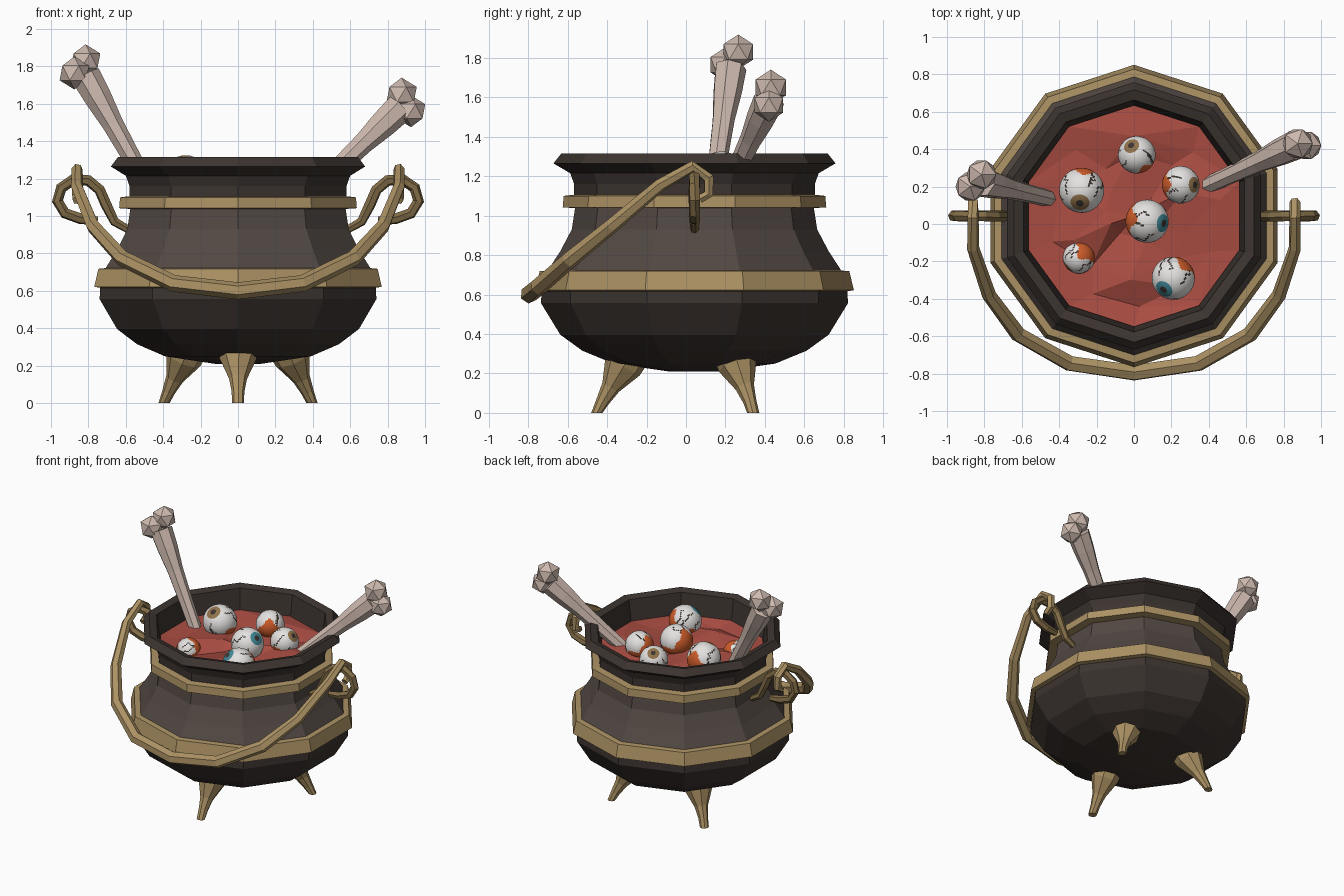
import bpy, bmesh, math, random
from mathutils import Vector

if "Cube" in bpy.data.objects:
    bpy.data.objects.remove(bpy.data.objects["Cube"])

random.seed(4)
CY = 0.043  # pot axis in y


def mat(name, r, g, b):
    m = bpy.data.materials.new(name)
    lin = [((c / 255 + 0.055) / 1.055) ** 2.4 for c in (r, g, b)]
    m.diffuse_color = (*lin, 1)
    m.use_nodes = True
    m.node_tree.nodes["Principled BSDF"].inputs["Base Color"].default_value = m.diffuse_color
    return m


IRON = mat("iron", 82, 72, 67)
DARK = mat("dark iron", 60, 52, 48)
BRASS = mat("brass", 172, 146, 100)
BRONZE = mat("bronze", 130, 109, 72)
BONE = mat("bone", 205, 185, 174)
SOUP = mat("red soup", 170, 77, 66)
WHITE = mat("eye white", 228, 226, 224)
ORANGE = mat("orange flesh", 205, 92, 42)
BLUE = mat("blue iris", 66, 138, 152)
BROWN = mat("brown iris", 145, 115, 75)


def finish(name, bm, mats, smooth=False, recalc=True):
    if recalc:
        bmesh.ops.recalc_face_normals(bm, faces=bm.faces)
    for f in bm.faces:
        f.smooth = smooth
    me = bpy.data.meshes.new(name)
    bm.to_mesh(me)
    bm.free()
    for m in mats:
        me.materials.append(m)
    ob = bpy.data.objects.new(name, me)
    bpy.context.collection.objects.link(ob)
    return ob


def bridge(bm, a, b):
    n = len(a)
    return [bm.faces.new((a[i], a[(i + 1) % n], b[(i + 1) % n], b[i])) for i in range(n)]


def lathe(name, prof, mats, closed=False, rule=None, n=10):
    """Revolve (radius, z) points round the pot axis."""
    bm = bmesh.new()
    rings = []
    for r, z in prof:
        rings.append([bm.verts.new((r * math.sin(2 * math.pi * i / n),
                                    CY + r * math.cos(2 * math.pi * i / n), z)) for i in range(n)])
    for k in range(len(rings) - (0 if closed else 1)):
        faces = bridge(bm, rings[k], rings[(k + 1) % len(rings)])
        for f in faces:
            f.material_index = rule(k) if rule else 0
    if not closed:
        bm.faces.new(rings[0]).material_index = rule(0) if rule else 0
    return finish(name, bm, mats)


def add_tube(bm, pts, radii, n=6):
    """Loft an n-gon along a path."""
    pts = [Vector(p) for p in pts]
    rings, side = [], None
    for i, p in enumerate(pts):
        t = (pts[min(i + 1, len(pts) - 1)] - pts[max(i - 1, 0)]).normalized()
        if side is None:
            side = t.orthogonal()
        side = (side - t * side.dot(t)).normalized()
        up = t.cross(side)
        rings.append([bm.verts.new(p + radii[i] * (side * math.cos(a) + up * math.sin(a)))
                      for a in (2 * math.pi * j / n for j in range(n))])
    for a, b in zip(rings, rings[1:]):
        bridge(bm, a, b)
    bm.faces.new(rings[0])
    bm.faces.new(rings[-1])


def tube(name, pts, radii, m, n=6):
    bm = bmesh.new()
    add_tube(bm, pts, radii, n)
    return finish(name, bm, [m])


# Pot: bowl, waist, neck, flared rim and inner wall
pot = [(.13, .21), (.41, .25), (.568, .315), (.68, .396), (.778, .556), (.775, .62),
       (.745, .72), (.68, .82), (.622, .93), (.605, 1.04), (.61, 1.10), (.61, 1.16),
       (.63, 1.215), (.715, 1.265), (.675, 1.315), (.62, 1.30), (.59, 1.10)]
lathe("pot", pot, [IRON, DARK], rule=lambda k: 0 if 5 <= k <= 9 else 1)
lathe("lower_band", [(.75, .612), (.808, .622), (.785, .718), (.72, .724)], [BRASS], True)
lathe("upper_band", [(.59, 1.037), (.668, 1.042), (.663, 1.10), (.59, 1.108)], [BRASS], True)

# Soup: choppy faceted surface
bm = bmesh.new()
rings = []
for r, n_off, j in ((.592, 0, 0), (.46, .5, 1), (.31, 0, 1), (.15, .5, 1)):
    ring = []
    for i in range(10):
        a = 2 * math.pi * (i + j * random.uniform(-.25, .25)) / 10
        rr = r + j * random.uniform(-.04, .04)
        ring.append(bm.verts.new((rr * math.sin(a), CY + rr * math.cos(a),
                                  1.145 + j * random.uniform(-.035, .03))))
    rings.append(ring)
for a, b in zip(rings, rings[1:]):
    bridge(bm, a, b)
mid = bm.verts.new((0, CY, 1.14))
for i in range(10):
    bm.faces.new((rings[-1][i], rings[-1][(i + 1) % 10], mid))
bmesh.ops.triangulate(bm, faces=bm.faces)
finish("soup", bm, [SOUP])

# Three splayed legs
for i, deg in enumerate((-90, 37, 143)):
    c, s = math.cos(math.radians(deg)), math.sin(math.radians(deg))
    path = [(r * c, CY + r * s, z) for r, z in ((.335, .30), (.365, .235), (.425, .13), (.465, .06), (.495, 0))]
    leg = tube("leg_%d" % (i + 1), path, [.11, .098, .048, .034, .032], BRASS, 8)
    for v in leg.data.vertices:
        v.co.z = max(v.co.z, 0)
        if v.index >= 32:
            v.co.z = 0

# Ear loops on both sides
ear = [(.59, .93), (.66, .97), (.705, 1.06), (.74, 1.14), (.80, 1.19), (.88, 1.195), (.945, 1.15),
       (.965, 1.08), (.925, 1.015), (.84, .985), (.75, .975)]
for side, name in ((-1, "left_ear"), (1, "right_ear")):
    tube(name, [(side * x, CY, z) for x, z in ear], [.022, .026] + [.03] * 8 + [.022], BRONZE)

# Swinging handle, hooked through the ears
half = [(.86, .07, 1.085), (.86, .115, 1.11), (.86, .115, 1.19), (.86, .035, 1.25), (.86, -.13, 1.155),
        (.775, -.38, .945), (.62, -.59, .775), (.345, -.745, .64)]
rad = [.025, .028, .03, .03, .033, .038, .043, .045]
path = [(-x, y, z) for x, y, z in half] + [(0, -.795, .60)] + half[::-1]
tube("handle", path, rad + [.046] + rad[::-1], BRASS)


# Bones sticking out of the soup, each with two knuckles
def bone(name, start, end, knobs):
    bm = bmesh.new()
    a, b = Vector(start), Vector(end)
    add_tube(bm, [a.lerp(b, t) for t in (0, .3, .6, .82, 1)], [.046, .05, .058, .075, .082], 7)
    for *c, r in knobs:
        vs = bmesh.ops.create_icosphere(bm, subdivisions=1, radius=r)["verts"]
        bmesh.ops.translate(bm, vec=c, verts=vs)
    finish(name, bm, [BONE])


bone("left_bone", (-.45, .135, 1.10), (-.815, .225, 1.75), [(-.875, .20, 1.765, .088), (-.815, .265, 1.83, .088)])
bone("right_bone", (.38, .20, 1.11), (.86, .42, 1.575), [(.875, .43, 1.65, .09), (.925, .42, 1.56, .085)])


# Eyeballs: local +z is the gaze; colours follow the angle from the gaze
def eyeball(name, pos, r, gaze, iris):
    bm = bmesh.new()
    seg = 60
    bmesh.ops.create_uvsphere(bm, u_segments=seg, v_segments=36, radius=r)
    shift = [[random.choice((-1, 0, 0, 1)) for _ in range(37)] for _ in range(7)]
    for f in bm.faces:
        c = f.calc_center_median()
        th = math.degrees(c.angle(Vector((0, 0, 1))))
        az = math.atan2(c.y, c.x) % (2 * math.pi)
        col, row = int(az / (2 * math.pi) * seg), int(th / 5)
        if th < 12:
            k = 3
        elif th < 25:
            k = 2
        elif th > 102 + 16 * math.sin(3 * az) + 6 * math.sin(7 * az):
            k = 1
        else:
            k = 0
            for v in range(7):
                line = v * seg // 7 + sum(shift[v][:row])
                if th > 42 + 8 * (v % 3) and (col - line) % seg == 0:
                    k = 3
        f.material_index = k
    ob = finish(name, bm, [WHITE, ORANGE, iris, DARK], True)
    ob.location = pos
    ob.rotation_mode = 'QUATERNION'
    ob.rotation_quaternion = Vector(gaze).to_track_quat('Z', 'Y')


eyes = [((-.28, .18, 1.205), .12, (-.08, -.58, .8), BROWN),
        ((.015, .37, 1.19), .10, (-.3, .5, .78), BROWN),
        ((.25, .21, 1.18), .10, (.72, .0, .6), BROWN),
        ((.07, .015, 1.19), .115, (.77, -.1, .6), BLUE),
        ((.21, -.29, 1.185), .115, (-.46, -.54, .7), BLUE),
        ((-.295, -.18, 1.12), .085, (-.7, -.6, .1), BROWN)]
for i, e in enumerate(eyes):
    eyeball("eyeball_%d" % (i + 1), *e)
